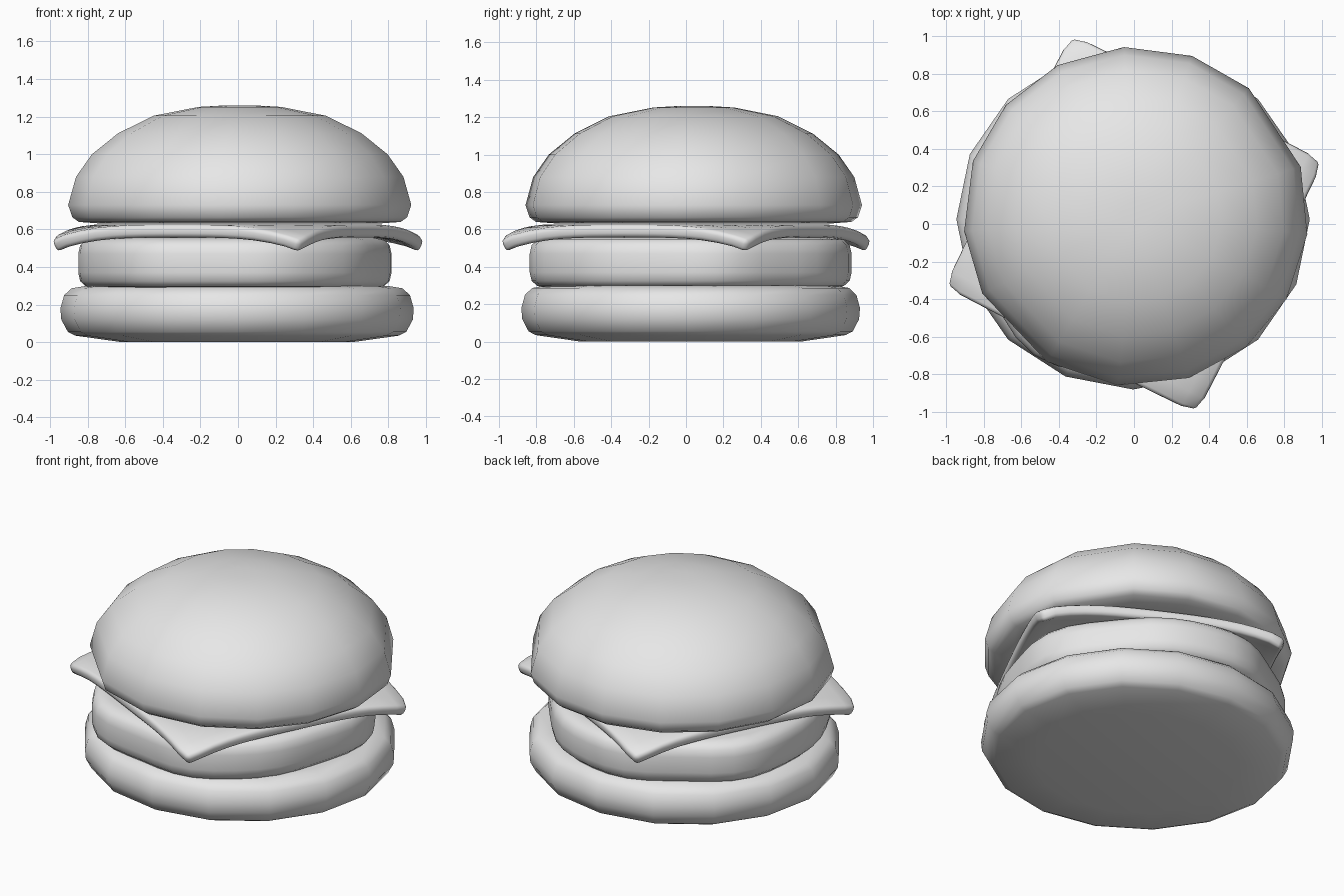
import bpy
import bmesh
from math import sin, cos, radians, tau, hypot

if "Cube" in bpy.data.objects:
    bpy.data.objects.remove(bpy.data.objects["Cube"], do_unlink=True)

grey = bpy.data.materials.new("light grey")
grey.use_nodes = True
grey.diffuse_color = (0.8, 0.8, 0.8, 1)
grey.node_tree.nodes["Principled BSDF"].inputs["Base Color"].default_value = (0.8, 0.8, 0.8, 1)


def finish(name, bm):
    bmesh.ops.recalc_face_normals(bm, faces=bm.faces)
    mesh = bpy.data.meshes.new(name)
    bm.to_mesh(mesh)
    bm.free()
    mesh.materials.append(grey)
    obj = bpy.data.objects.new(name, mesh)
    bpy.context.collection.objects.link(obj)
    return obj


def smooth(obj, angle):
    bpy.ops.object.select_all(action="DESELECT")
    obj.select_set(True)
    bpy.context.view_layer.objects.active = obj
    bpy.ops.object.shade_smooth_by_angle(angle=radians(angle))


def stack(name, outline, centre, profile):
    """Skin rings: each profile entry is (outline scale, height)."""
    bm = bmesh.new()
    rings = [[bm.verts.new((centre[0] + x * s, centre[1] + y * s, z)) for x, y in outline]
             for s, z in profile]
    n = len(outline)
    for low, high in zip(rings, rings[1:]):
        for i in range(n):
            j = (i + 1) % n
            bm.faces.new((low[i], low[j], high[j], high[i]))
    bm.faces.new(rings[0][::-1])
    bm.faces.new(rings[-1])
    obj = finish(name, bm)
    smooth(obj, 65)
    return obj


# Bottom bun: slightly oval, rounded sides, shallow foot
oval = [(cos(tau * i / 16), 0.963 * sin(tau * i / 16)) for i in range(16)]
stack("bottom_bun", oval, (-0.005, 0.025),
      [(0.61, 0), (0.86, 0.035), (0.9, 0.055), (0.935, 0.12), (0.94, 0.18),
       (0.92, 0.25), (0.88, 0.287), (0.8, 0.3)])

# Patty: wobbly rim
wobbly = []
for i in range(40):
    a = tau * i / 40
    r = 1 + 0.022 * sin(5 * a + 0.6) + 0.012 * sin(8 * a)
    wobbly.append((r * cos(a), 1.03 * r * sin(a)))
stack("patty", wobbly, (-0.03, 0.015),
      [(0.75, 0.29), (0.79, 0.297), (0.82, 0.325), (0.83, 0.37), (0.83, 0.47),
       (0.82, 0.515), (0.79, 0.545), (0.74, 0.556)])

# Cheese slice: square sheet whose corners droop over the patty
bm = bmesh.new()
bmesh.ops.create_grid(bm, x_segments=16, y_segments=16, size=0.758)
turn = radians(-26.7)
for v in bm.verts:
    x, y = v.co.x, v.co.y
    r = hypot(x, y)
    k = 0.975 if r > 1.06 else 1
    v.co.x = k * (x * cos(turn) - y * sin(turn))
    v.co.y = k * (x * sin(turn) + y * cos(turn))
    v.co.z = 0.627 - 0.75 * max(0, r - 0.72) ** 2
cheese = finish("cheese_slice", bm)
thick = cheese.modifiers.new("thickness", "SOLIDIFY")
thick.thickness = 0.068
thick.offset = -1
edge = cheese.modifiers.new("rounded_edge", "BEVEL")
edge.width = 0.022
edge.segments = 2
edge.limit_method = "ANGLE"
edge.angle_limit = radians(50)
smooth(cheese, 50)

# Top bun: uneven low-sided dome
corners = [-153, -121, -96, -72, -50, -29, -6, 17, 49, 71, 94, 117, 139, 161, 185]
uneven = [(cos(radians(a)), 0.985 * sin(radians(a))) for a in corners]
stack("top_bun", uneven, (0.01, 0.04),
      [(0.75, 0.632), (0.86, 0.64), (0.895, 0.665), (0.917, 0.73), (0.875, 0.88),
       (0.79, 1.0), (0.65, 1.112), (0.46, 1.205), (0.22, 1.252), (0.08, 1.26)])
